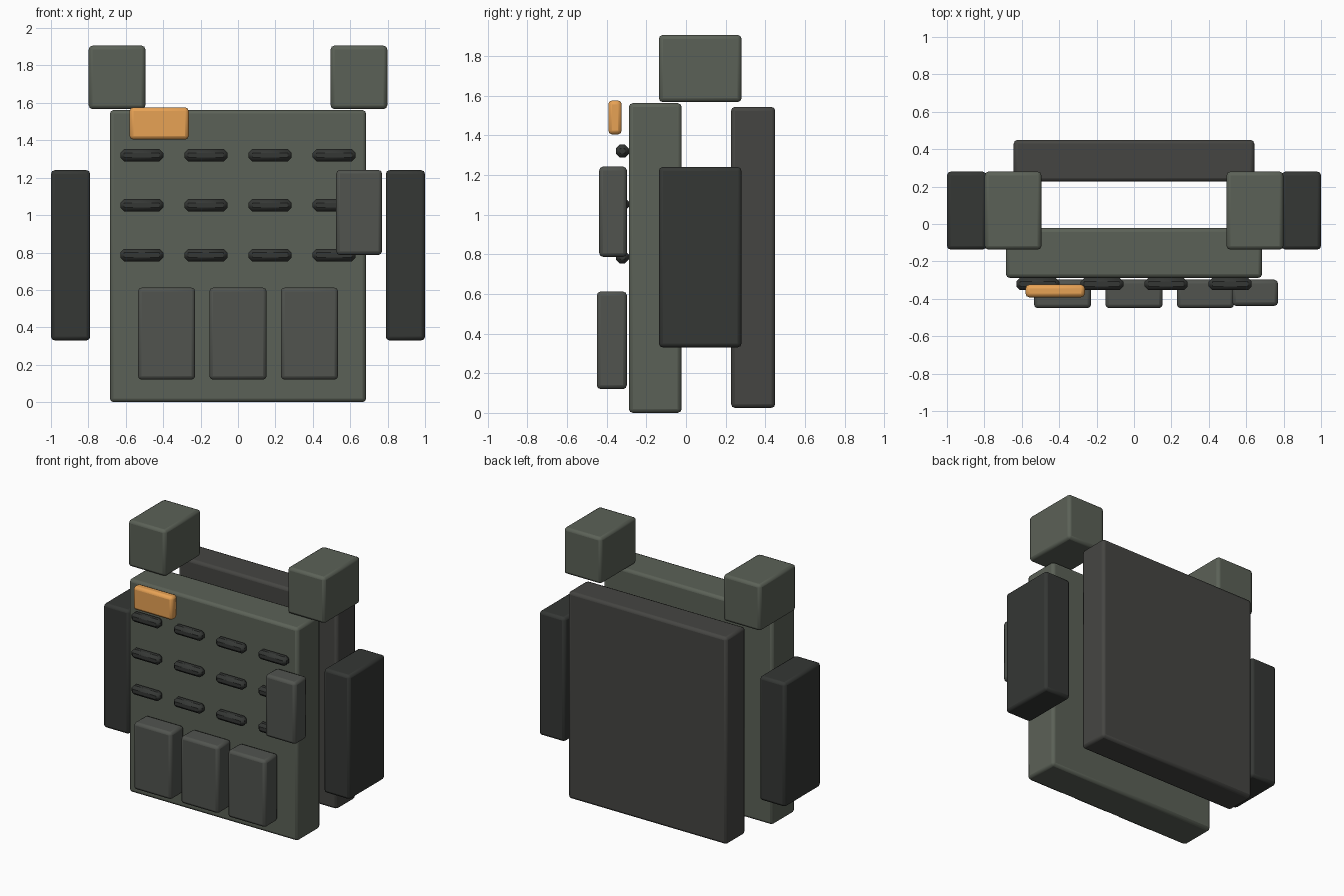
import bpy

if "Cube" in bpy.data.objects:
    bpy.data.objects.remove(bpy.data.objects["Cube"])


def material(name, rgb):
    m = bpy.data.materials.new(name)
    m.diffuse_color = (*rgb, 1)
    m.use_nodes = True
    m.node_tree.nodes["Principled BSDF"].inputs["Base Color"].default_value = m.diffuse_color
    return m


OLIVE = material("olive_fabric", (0.105, 0.12, 0.095))
DRAB = material("drab_fabric", (0.082, 0.088, 0.078))
BACK = material("back_fabric", (0.06, 0.06, 0.055))
DARK = material("dark_fabric", (0.035, 0.038, 0.035))
ORANGE = material("orange_patch", (0.8, 0.36, 0.09))


def block(name, x, y, z, mat, bevel=0.02):
    """Chamfered box spanning the given (low, high) ranges."""
    spans = (x, y, z)
    bpy.ops.mesh.primitive_cube_add(size=1, location=[(a + b) / 2 for a, b in spans])
    ob = bpy.context.object
    ob.name = name
    ob.scale = [b - a for a, b in spans]
    bpy.ops.object.transform_apply(location=False, rotation=False, scale=True)
    ob.data.materials.append(mat)
    mod = ob.modifiers.new("chamfer", 'BEVEL')
    mod.width = bevel
    mod.segments = 2
    bpy.ops.object.shade_smooth_by_angle()
    return ob


# Main armour panels
block("front_panel", (-0.685, 0.685), (-0.288, -0.022), (0.0, 1.562), OLIVE)
block("back_panel", (-0.643, 0.643), (0.227, 0.45), (0.025, 1.543), BACK)

# Side panels and shoulder pads
for side, s in (("left", -1), ("right", 1)):
    block(f"{side}_side_panel", sorted((s * 0.79, s * 1.0)), (-0.137, 0.28), (0.33, 1.24), DARK)
    block(f"{side}_shoulder_pad", sorted((s * 0.495, s * 0.798)), (-0.137, 0.28), (1.567, 1.906), OLIVE)

# Webbing loops in three rows
for row, z in enumerate((1.32, 1.053, 0.786)):
    for col in range(4):
        x = (col - 1.5) * 0.343
        block(f"webbing_{row}_{col}", (x - 0.115, x + 0.115), (-0.354, -0.288),
              (z - 0.033, z + 0.033), DARK).modifiers[0].segments = 1

# Magazine pouches along the bottom
for i in (-1, 0, 1):
    x = i * 0.382
    block(f"pouch_{i + 2}", (x - 0.153, x + 0.153), (-0.45, -0.298), (0.12, 0.612), DRAB)

# Radio pouch and identification patch
block("radio_pouch", (0.525, 0.77), (-0.438, -0.298), (0.787, 1.242), DRAB)
block("chest_patch", (-0.58, -0.263), (-0.392, -0.324), (1.404, 1.576), ORANGE)
